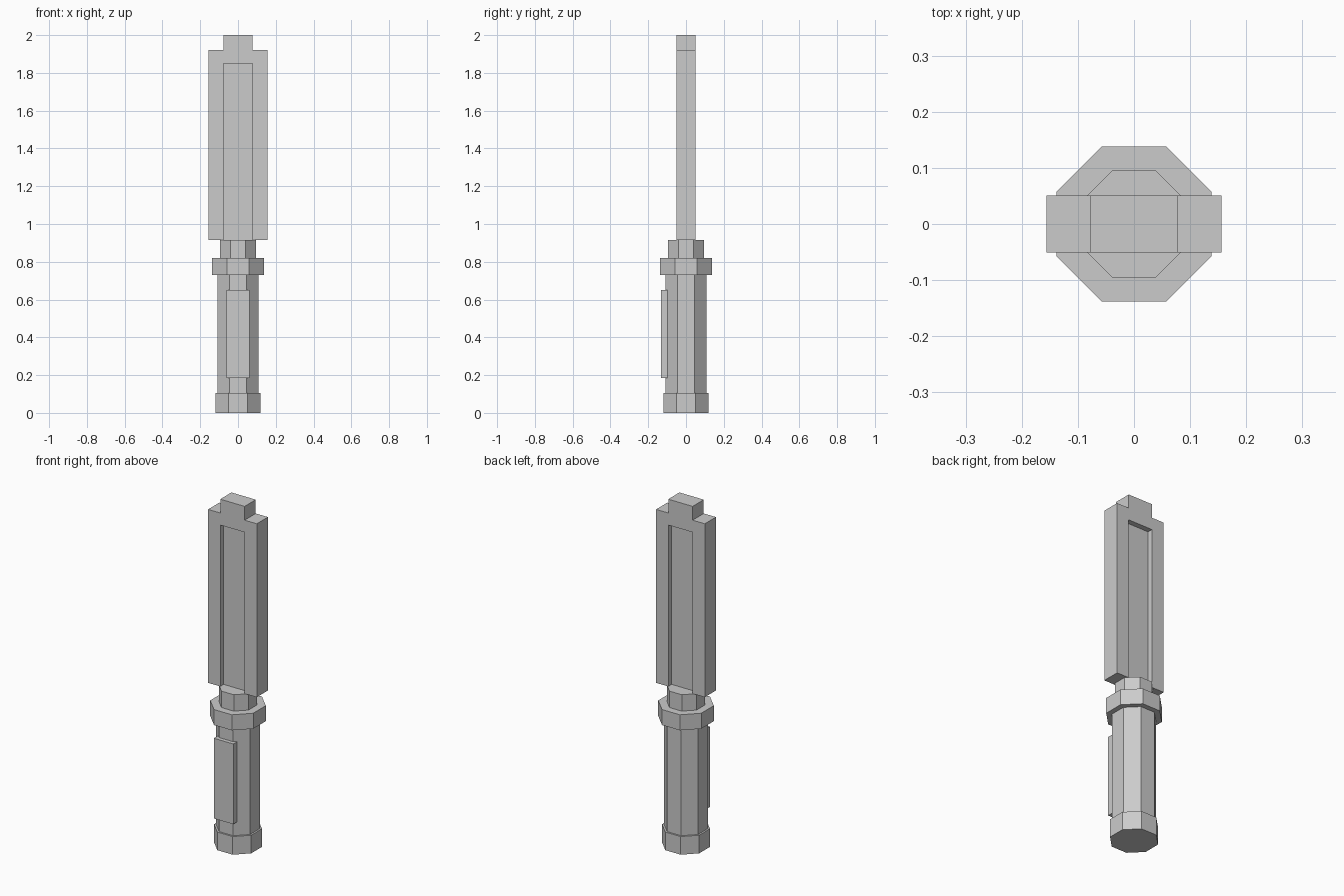
import bpy, bmesh, math

if "Cube" in bpy.data.objects:
    bpy.data.objects.remove(bpy.data.objects["Cube"])

grey = bpy.data.materials.new("plain grey")
grey.diffuse_color = (0.6, 0.6, 0.6, 1)
grey.use_nodes = True
grey.node_tree.nodes["Principled BSDF"].inputs["Base Color"].default_value = grey.diffuse_color


def extrude(name, profile, direction):
    """Extrude a closed 3D profile along a direction into a solid object."""
    bm = bmesh.new()
    face = bm.faces.new([bm.verts.new(p) for p in profile])
    new = bmesh.ops.extrude_face_region(bm, geom=[face])["geom"]
    moved = [v for v in new if isinstance(v, bmesh.types.BMVert)]
    bmesh.ops.translate(bm, verts=moved, vec=direction)
    bmesh.ops.recalc_face_normals(bm, faces=bm.faces)
    mesh = bpy.data.meshes.new(name)
    bm.to_mesh(mesh)
    bm.free()
    mesh.materials.append(grey)
    obj = bpy.data.objects.new(name, mesh)
    bpy.context.collection.objects.link(obj)
    return obj


def octagon(name, half_width, z0, z1):
    """Eight-sided prism with flats facing the axes."""
    r = half_width / math.cos(math.pi / 8)
    angles = [math.pi / 8 + i * math.pi / 4 for i in range(8)]
    extrude(name, [(r * math.cos(a), r * math.sin(a), z0) for a in angles],
            (0, 0, z1 - z0))


def slab(name, outline, y0, y1):
    """Front (x, z) outline extruded from y0 to y1."""
    extrude(name, [(x, y0, z) for x, z in outline], (0, y1 - y0, 0))


def rect(x, z0, z1):
    return [(-x, z0), (x, z0), (x, z1), (-x, z1)]


# Handle: stacked octagonal sections
octagon("pommel", 0.119, 0.0, 0.105)
octagon("grip", 0.109, 0.105, 0.73)
octagon("collar", 0.138, 0.73, 0.82)
octagon("neck", 0.095, 0.82, 0.915)

# Raised plate on the front of the grip
slab("grip_plate", rect(0.062, 0.185, 0.65), -0.132, -0.098)

# Blade: stepped outer frame, open at the bottom, mirrored about x = 0
half = [(0.078, 1.85), (0.078, 0.915), (0.156, 0.915),
        (0.156, 1.92), (0.078, 1.92), (0.078, 2.0)]
slab("blade_frame", half + [(-x, z) for x, z in reversed(half)], -0.051, 0.051)

# Recessed middle of the blade
slab("blade_panel", rect(0.078, 0.915, 1.85), -0.02, 0.02)
